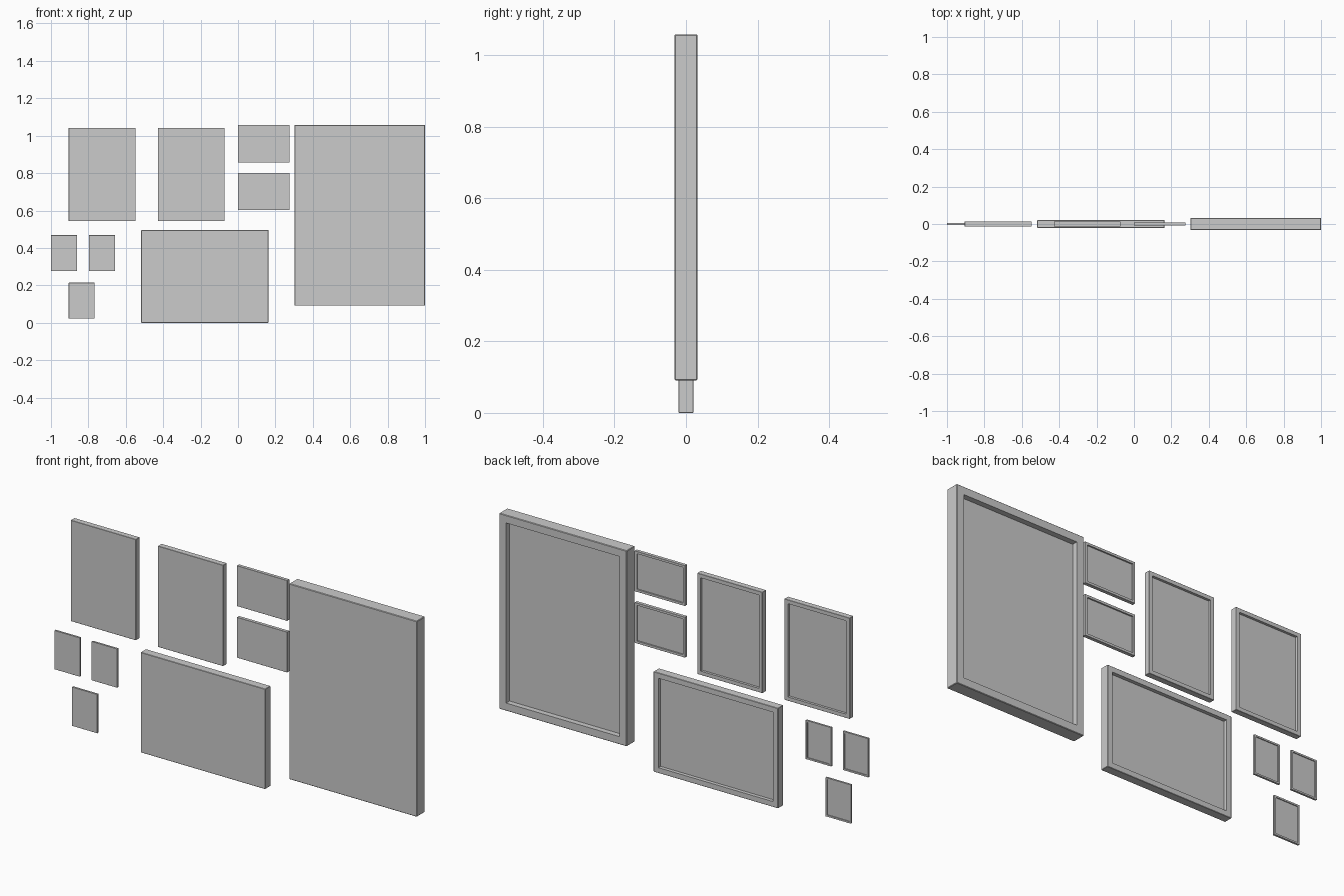
import bpy, bmesh
from mathutils import Vector

if "Cube" in bpy.data.objects:
    bpy.data.objects.remove(bpy.data.objects["Cube"])


def canvas(name, x0, x1, z0, z1, thick, border):
    """Stretched canvas: flat front and sides, recessed panel behind the frame."""
    bm = bmesh.new()
    bmesh.ops.create_cube(bm, size=1)
    bmesh.ops.scale(bm, vec=Vector((x1 - x0, thick, z1 - z0)), verts=bm.verts)
    bm.normal_update()

    # slightly softened outer edges
    bmesh.ops.bevel(bm, geom=list(bm.edges), offset=thick * 0.04, segments=1,
                    affect='EDGES', profile=0.5)
    bm.normal_update()

    # back frame border and recess
    back = max((f for f in bm.faces if f.normal.y > 0.99), key=lambda f: f.calc_area())
    bmesh.ops.inset_region(bm, faces=[back], thickness=border, use_even_offset=True)
    wall = bmesh.ops.extrude_discrete_faces(bm, faces=[back])
    bmesh.ops.translate(bm, vec=Vector((0, -thick * 0.42, 0)),
                        verts=list(wall['faces'][0].verts))
    bmesh.ops.recalc_face_normals(bm, faces=bm.faces)

    mesh = bpy.data.meshes.new(name)
    bm.to_mesh(mesh)
    bm.free()
    obj = bpy.data.objects.new(name, mesh)
    obj.location = ((x0 + x1) / 2, 0, (z0 + z1) / 2)
    bpy.context.collection.objects.link(obj)
    return obj


# large canvases
canvas("large_portrait_canvas", 0.302, 1.0, 0.091, 1.058, 0.064, 0.036)
canvas("large_landscape_canvas", -0.518, 0.163, 0.0, 0.495, 0.042, 0.025)

# pair of medium portraits
for i, x in enumerate((-0.905, -0.428)):
    canvas(f"medium_portrait_canvas_{i + 1}", x, x + 0.357, 0.543, 1.042, 0.029, 0.018)

# stacked pair of small landscapes
for i, z in enumerate((0.857, 0.602)):
    canvas(f"small_landscape_canvas_{i + 1}", 0.0, 0.275, z, z + 0.2, 0.017, 0.011)

# cluster of three small portraits
for i, (x, z) in enumerate(((-1.0, 0.276), (-0.797, 0.276), (-0.905, 0.022))):
    canvas(f"small_portrait_canvas_{i + 1}", x, x + 0.139, z, z + 0.192, 0.010, 0.008)
